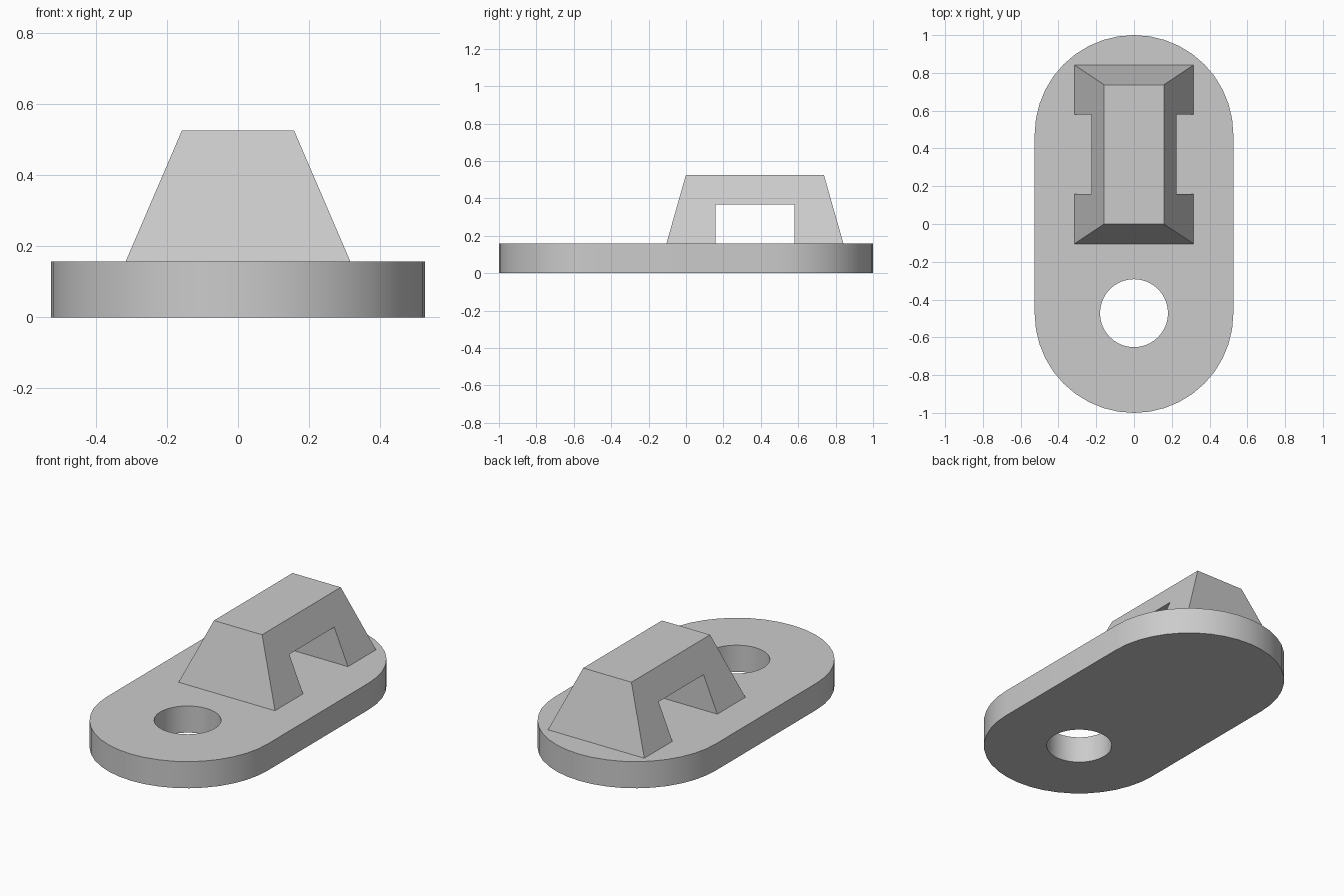
import bpy, bmesh
from math import sin, cos, pi, radians

if "Cube" in bpy.data.objects:
    bpy.data.objects.remove(bpy.data.objects["Cube"], do_unlink=True)

grey = bpy.data.materials.new("light grey")
grey.use_nodes = True
grey.diffuse_color = (0.6, 0.6, 0.6, 1)
grey.node_tree.nodes["Principled BSDF"].inputs["Base Color"].default_value = (0.6, 0.6, 0.6, 1)

PLATE_TOP = 0.158


def finish(bm, name):
    bmesh.ops.recalc_face_normals(bm, faces=bm.faces)
    mesh = bpy.data.meshes.new(name)
    bm.to_mesh(mesh)
    bm.free()
    mesh.materials.append(grey)
    obj = bpy.data.objects.new(name, mesh)
    bpy.context.collection.objects.link(obj)
    return obj


def arc(cy, radius, start, sweep, steps):
    return [(radius * cos(start + sweep * i / steps),
             cy + radius * sin(start + sweep * i / steps)) for i in range(steps + 1)]


# Base plate: rounded slot outline with a round hole
outline = arc(0.474, 0.526, 0, pi, 20) + arc(-0.474, 0.526, pi, pi, 20)
hole = arc(-0.472, 0.18, 0, 2 * pi, 40)[:-1]
bm = bmesh.new()
edges = []
for loop in (outline, hole):
    verts = [bm.verts.new((x, y, 0)) for x, y in loop]
    edges += [bm.edges.new((verts[i - 1], verts[i])) for i in range(len(verts))]
bmesh.ops.triangle_fill(bm, edges=edges, use_beauty=True, use_dissolve=False)
lid = bmesh.ops.extrude_face_region(bm, geom=bm.faces[:], use_keep_orig=True)["geom"]
bmesh.ops.translate(bm, vec=(0, 0, PLATE_TOP),
                    verts=[g for g in lid if isinstance(g, bmesh.types.BMVert)])
plate = finish(bm, "base_plate")
bpy.ops.object.select_all(action='DESELECT')
plate.select_set(True)
bpy.context.view_layer.objects.active = plate
bpy.ops.object.shade_smooth_by_angle(angle=radians(30))

# Tapered bridge: side profile (y, z) whose width narrows with height
TOP, TUNNEL = 0.526, 0.368
profile = [(-0.105, PLATE_TOP), (0, TOP), (0.737, TOP), (0.842, PLATE_TOP),
           (0.579, PLATE_TOP), (0.579, TUNNEL), (0.158, TUNNEL), (0.158, PLATE_TOP)]


def half_width(z):
    return 0.316 - 0.158 * (z - PLATE_TOP) / (TOP - PLATE_TOP)


bm = bmesh.new()
left, right = [[bm.verts.new((s * half_width(z), y, z)) for y, z in profile] for s in (1, -1)]
bm.faces.new(left)
bm.faces.new(right)
for i in range(len(profile)):
    bm.faces.new((left[i - 1], left[i], right[i], right[i - 1]))
finish(bm, "strap_bridge")
